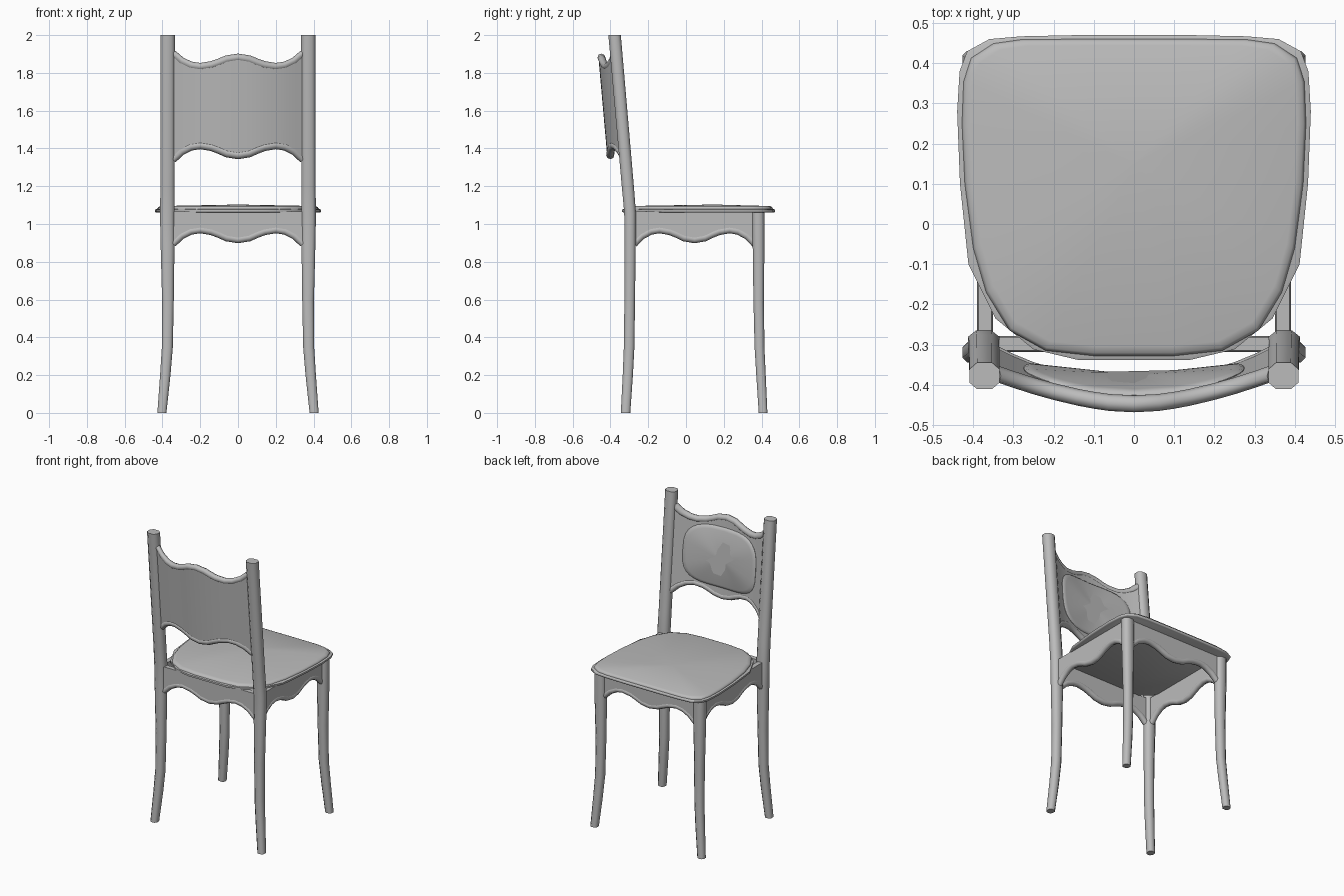
import bpy, bmesh, math
from mathutils import Vector

if "Cube" in bpy.data.objects:
    bpy.data.objects.remove(bpy.data.objects["Cube"])

# Mid grey finish for the whole chair
GREY = bpy.data.materials.new("mid_grey")
GREY.diffuse_color = (.5, .5, .5, 1)
GREY.use_nodes = True
GREY.node_tree.nodes["Principled BSDF"].inputs["Base Color"].default_value = GREY.diffuse_color


def loft(name, rings, angle=40):
    """Skin a list of equal-sized closed rings and cap both ends."""
    bm = bmesh.new()
    vs = [[bm.verts.new(p) for p in r] for r in rings]
    n = len(rings[0])
    for a, b in zip(vs, vs[1:]):
        for i in range(n):
            bm.faces.new((a[i], a[(i + 1) % n], b[(i + 1) % n], b[i]))
    bm.faces.new(vs[0])
    bm.faces.new(vs[-1])
    bmesh.ops.recalc_face_normals(bm, faces=bm.faces)
    me = bpy.data.meshes.new(name)
    bm.to_mesh(me)
    bm.free()
    me.materials.append(GREY)
    ob = bpy.data.objects.new(name, me)
    bpy.context.collection.objects.link(ob)
    bpy.ops.object.select_all(action='DESELECT')
    ob.select_set(True)
    bpy.context.view_layer.objects.active = ob
    bpy.ops.object.shade_smooth_by_angle(angle=math.radians(angle))
    return ob


# Legs: chamfered section, stations are (z, x, y, width, depth)
SECTION = [(1, .5), (.5, 1), (-.5, 1), (-1, .5), (-1, -.5), (-.5, -1), (.5, -1), (1, -.5)]
BACK = [(0, .403, -.320, .048, .050), (.2, .385, -.308, .055, .054),
        (.35, .374, -.301, .058, .056), (.6, .371, -.298, .062, .056),
        (.9, .373, -.296, .074, .060), (1.06, .374, -.296, .078, .062),
        (1.2, .373, -.308, .075, .064), (2, .372, -.378, .075, .066)]
FRONT = [(0, .403, .408, .048, .046), (.2, .385, .397, .055, .050),
         (.35, .374, .389, .058, .052), (.6, .371, .385, .062, .056),
         (.9, .373, .384, .074, .062), (1.065, .374, .383, .076, .064)]


def leg(name, stations, s):
    loft(name, [[(s * (x + a * w / 2), y + b * d / 2, z) for a, b in SECTION]
                for z, x, y, w, d in stations], 65)


for side, s in (("left", -1), ("right", 1)):
    leg("back_leg_" + side, BACK, s)
    leg("front_leg_" + side, FRONT, s)

# Wavy edge shared by the aprons and the back panel: (u, height)
HALF = [(.06, .010), (.10, .028), (.14, .043), (.20, .053), (.25, .045), (.30, .020), (.345, -.022)]
WAVE = [(-u, h) for u, h in reversed(HALF)] + [(0, 0)] + HALF


def edge_bead(name, pts, place, r):
    """Round bead following an edge curve in (u, v), depth is d."""
    rings = []
    for i, (u, v) in enumerate(pts):
        a, b = pts[max(i - 1, 0)], pts[min(i + 1, len(pts) - 1)]
        t = Vector((b[0] - a[0], b[1] - a[1])).normalized()
        ring = []
        for k in range(8):
            c, q = math.cos(k * math.pi / 4) * r, math.sin(k * math.pi / 4) * r
            ring.append(place(u - t.y * c, v + t.x * c, q))
        rings.append(ring)
    loft(name, rings, 60)


def slab(name, low, high, place, t):
    loft(name, [[place(u, a, -t), place(u, b, -t), place(u, b, t), place(u, a, t)]
                for (u, a), (_, b) in zip(low, high)], 30)


# Aprons under the seat
def apron(name, place):
    low = [(u, .918 + h) for u, h in WAVE]
    slab(name, low, [(u, 1.065) for u, _ in WAVE], place, .016)
    edge_bead(name + "_bead", low, place, .020)


apron("front_apron", lambda u, v, d: (u, .383 + d, v))
apron("back_apron", lambda u, v, d: (u, -.299 + d, v))
for side, s in (("left", -1), ("right", 1)):
    apron("side_apron_" + side, lambda u, v, d, s=s: (s * (.371 + d), .045 + u * .925, v))


# Curved, leaning back panel
def back_place(u, v, d):
    lean = -.309 - (v - 1.2) * .0888
    return (u, lean - .078 * (1 - (u / .345) ** 2) + d, v)


low = [(u, 1.364 + h) for u, h in WAVE]
high = [(u, 1.881 - h * .93) for u, h in WAVE]
slab("back_panel", low, high, back_place, .016)
edge_bead("back_panel_lower_bead", low, back_place, .021)
edge_bead("back_panel_upper_bead", high, back_place, .021)

# Padded cushion on the sitting side of the back panel, fanned to its centre
squircle = []
for k in range(32):
    c, q = math.cos(k * math.pi / 16), math.sin(k * math.pi / 16)
    squircle.append((math.copysign(abs(c) ** .6, c), math.copysign(abs(q) ** .6, q)))
loft("back_cushion", [[back_place(a * .275 * f, 1.622 + b * .198 * f, d) for a, b in squircle]
                      for f, d in ((1, .010), (1, .018), (.96, .026), (.90, .030))]
     + [[(a * .005, -.374, 1.622 + b * .004) for a, b in squircle]], 50)

# Seat board and cushion: half outlines mirrored in x
BOARD = [(.14, .47), (.28, .467), (.36, .460), (.415, .430), (.434, .380), (.44, .28), (.433, .1),
         (.412, -.1), (.345, -.235), (.25, -.312), (.14, -.338)]
PAD = [(.14, .46), (.28, .459), (.35, .449), (.405, .413), (.424, .355), (.428, .25), (.421, .1),
       (.40, -.06), (.368, -.17), (.31, -.265), (.22, -.315), (.1, -.328)]


def seat_part(name, half, levels):
    outline = half + [(-x, y) for x, y in reversed(half)]
    cy = .15
    loft(name, [[(x * f, cy + (y - cy) * f, z) for x, y in outline] for f, z in levels], 60)


seat_part("seat_board", BOARD, [(.985, 1.06), (1, 1.064), (1, 1.076), (.985, 1.079)])
seat_part("seat_cushion", PAD, [(.995, 1.07), (1, 1.082), (.985, 1.090), (.95, 1.095),
                                (.01, 1.103)])
